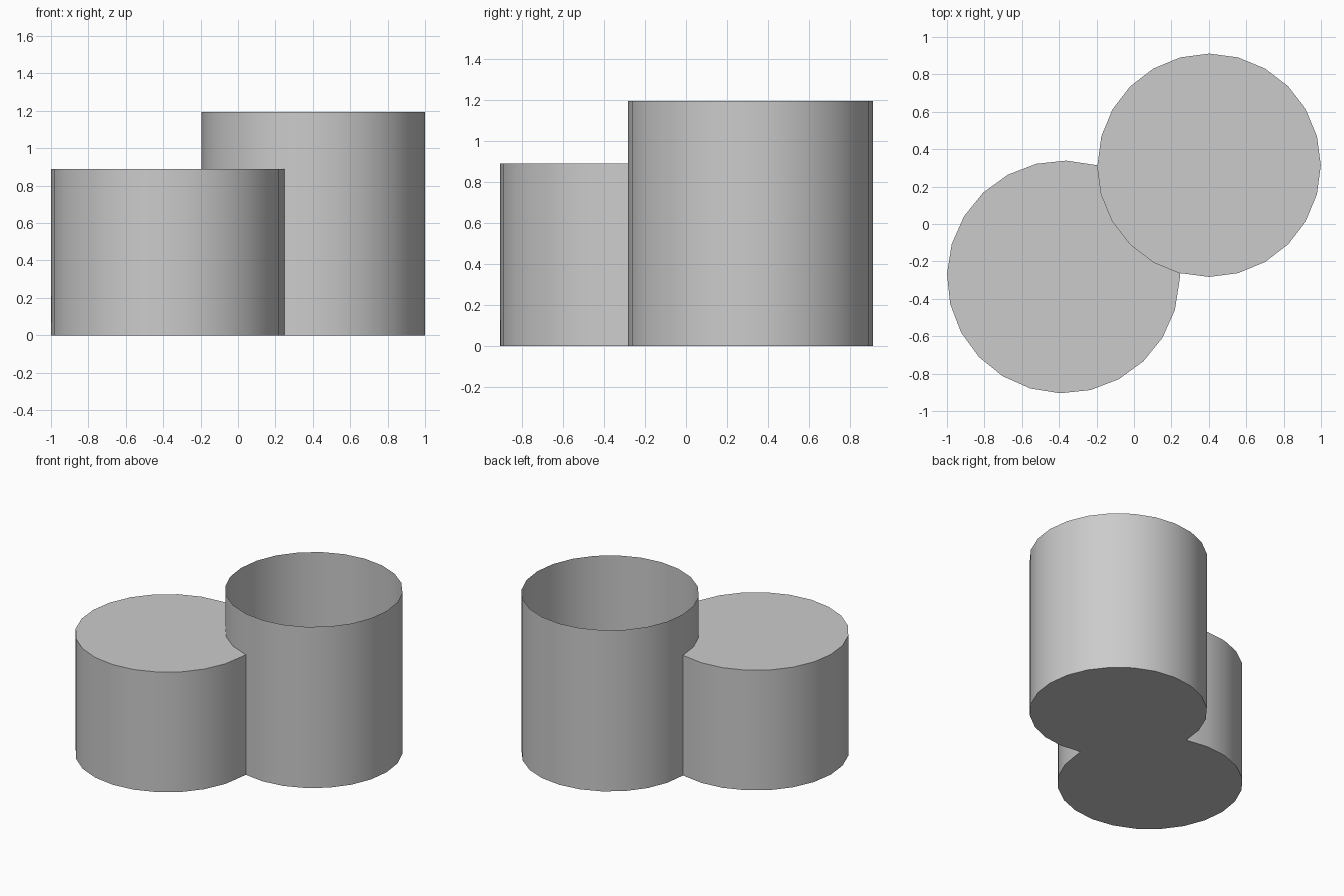
import bpy
import bmesh
from math import cos, sin, radians

cube = bpy.data.objects.get("Cube")
if cube:
    bpy.data.objects.remove(cube, do_unlink=True)

# Single plain grey
grey = bpy.data.materials.new("light grey")
grey.use_nodes = True
color = (0.6, 0.6, 0.6, 1)
grey.diffuse_color = color
grey.node_tree.nodes["Principled BSDF"].inputs["Base Color"].default_value = color

TALL = (0.402, 0.314, 0.597)      # centre x, centre y, radius
SHORT = (-0.378, -0.283, 0.622)
STEP = 15                         # 24-sided circles


def arc(circle, start, count, step=STEP):
    x, y, r = circle
    angles = [radians(start + step * i) for i in range(count)]
    return [(x + r * cos(a), y + r * sin(a)) for a in angles]


def drum(name, outline, height, walls, lid):
    """Raise an outline into thin walls with a floor and an optional lid."""
    bm = bmesh.new()
    low = [bm.verts.new((x, y, 0)) for x, y in outline]
    high = [bm.verts.new((x, y, height)) for x, y in outline]
    n = len(outline)
    for i in range(walls):
        j = (i + 1) % n
        bm.faces.new((low[i], low[j], high[j], high[i]))
    bm.faces.new(low[::-1])
    if lid:
        bm.faces.new(high)
    else:
        bmesh.ops.delete(bm, geom=[v for v in high if not v.link_faces], context='VERTS')
    mesh = bpy.data.meshes.new(name)
    bm.to_mesh(mesh)
    bm.free()
    mesh.materials.append(grey)
    obj = bpy.data.objects.new(name, mesh)
    bpy.context.collection.objects.link(obj)
    bpy.ops.object.select_all(action='DESELECT')
    obj.select_set(True)
    bpy.context.view_layer.objects.active = obj
    bpy.ops.object.shade_smooth_by_angle(angle=radians(30))


# Tall open-topped drum
drum("tall_open_drum", arc(TALL, 0, 24), 1.194, 24, False)

# Short closed drum, its outline notched to fit against the tall drum's wall
outer = arc(SHORT, 88.5, 19)
notch = arc(TALL, 255, 6, -STEP)
outline = outer + notch
# The notch shares the tall drum's wall, so only the outer sides are raised,
# starting from the last notch point
outline = outline[-1:] + outline[:-1]
drum("short_closed_drum", outline, 0.89, len(outer) + 1, True)
